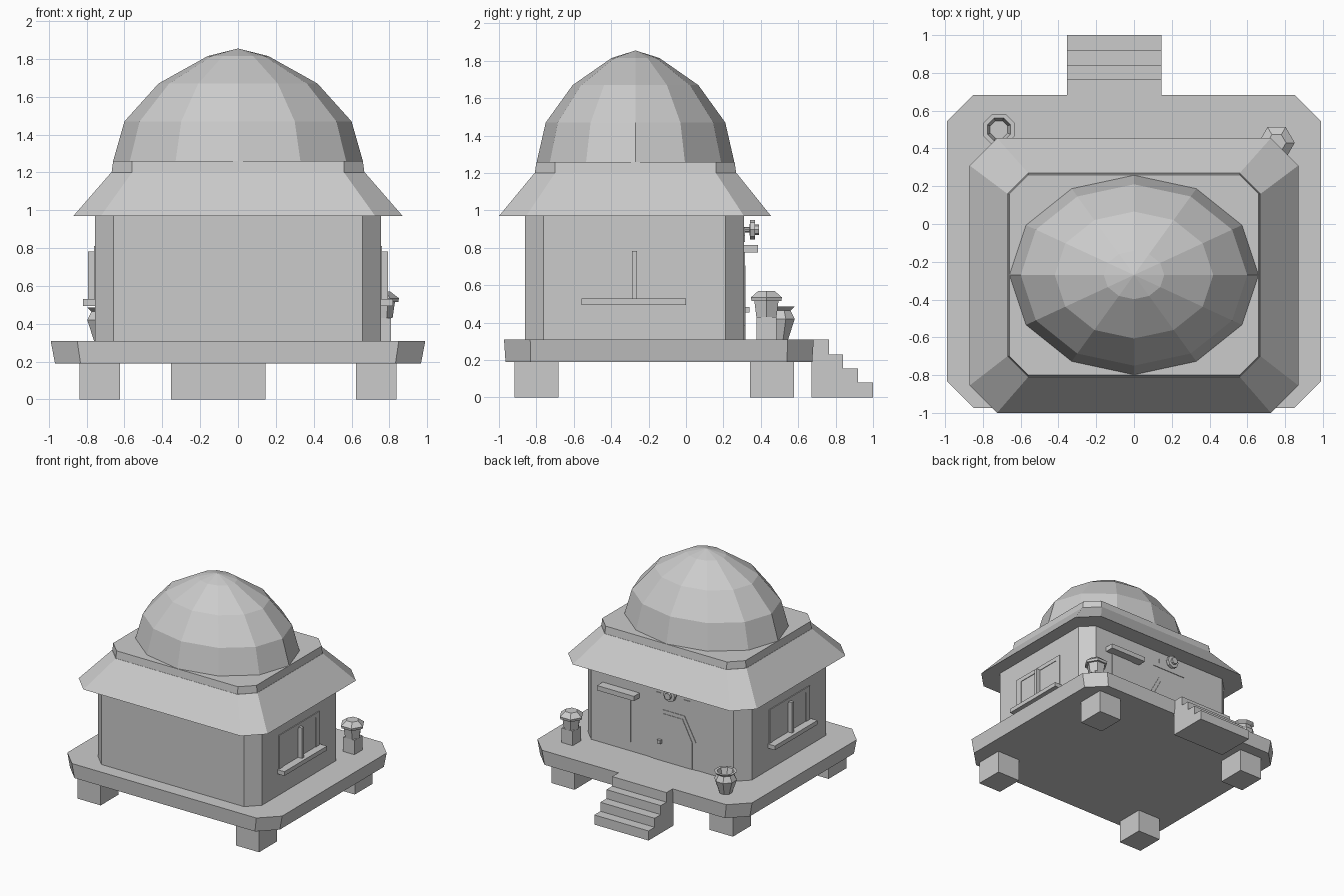
import bpy
from math import cos, sin, pi

cube = bpy.data.objects.get("Cube")
if cube:
    bpy.data.objects.remove(cube)

grey = bpy.data.materials.new("plain_grey")
grey.use_nodes = True
COLOUR = (0.6, 0.6, 0.6, 1)
grey.diffuse_color = COLOUR
for node in grey.node_tree.nodes:
    if node.type == "BSDF_PRINCIPLED":
        node.inputs["Base Color"].default_value = COLOUR


def loft(name, rings, close=False):
    """Flat-shaded skin through rings of equal point count, capped at both ends."""
    n = len(rings[0])
    verts = [p for ring in rings for p in ring]
    faces = []
    for k in range(len(rings) - 1):
        for i in range(n):
            j = (i + 1) % n
            faces.append((k * n + i, k * n + j, k * n + n + j, k * n + n + i))
    faces.append(tuple(reversed(range(n))))
    faces.append(tuple(range(len(verts) - n, len(verts))))
    mesh = bpy.data.meshes.new(name)
    mesh.from_pydata(verts, [], faces)
    mesh.validate()
    mesh.materials.append(grey)
    obj = bpy.data.objects.new(name, mesh)
    bpy.context.collection.objects.link(obj)
    return obj


def box(name, x0, x1, y0, y1, z0, z1):
    return loft(name, [[(x0, y0, z), (x1, y0, z), (x1, y1, z), (x0, y1, z)] for z in (z0, z1)])


def chamfered(hx, y0, y1, c, z):
    """Rectangle ring with cut corners."""
    return [(-hx + c, y0, z), (hx - c, y0, z), (hx, y0 + c, z), (hx, y1 - c, z),
            (hx - c, y1, z), (-hx + c, y1, z), (-hx, y1 - c, z), (-hx, y0 + c, z)]


def turned(name, cx, cy, sides, profile, turn=0, sx=1, sy=1):
    """Low-poly turned shape from (radius, height) pairs."""
    angles = [turn + 2 * pi * i / sides for i in range(sides)]
    return loft(name, [[(cx + sx * r * cos(a), cy + sy * r * sin(a), z) for a in angles]
                       for r, z in profile])


def back_plate(name, outline, y0, y1):
    """Plate on the back wall from an (x, z) outline."""
    return loft(name, [[(x, y, z) for x, z in outline] for y in (y1, y0)])


# Platform, feet and steps
loft("platform", [chamfered(0.967, -0.965, 0.675, 0.135, 0.19),
                  chamfered(0.99, -0.973, 0.683, 0.14, 0.31)])
for side, x in (("right", -0.73), ("left", 0.73)):
    for end, y in (("front", -0.8), ("back", 0.46)):
        box(f"{end}_{side}_foot", x - 0.107, x + 0.107, y - 0.118, y + 0.118, 0, 0.19)
steps = [(0.67, 0), (1, 0), (1, 0.08), (0.92, 0.08), (0.92, 0.155), (0.84, 0.155),
         (0.84, 0.23), (0.765, 0.23), (0.765, 0.31), (0.67, 0.31)]
loft("steps", [[(x, y, z) for y, z in steps] for x in (-0.355, 0.145)])

# House body, eaves, roof rim and dome
loft("walls", [chamfered(0.755, -0.86, 0.31, 0.098, z) for z in (0.31, 0.97)])
loft("eaves", [chamfered(0.87, -1.0, 0.455, 0.145, 0.97),
               chamfered(0.67, -0.81, 0.27, 0.11, 1.2)])
loft("roof_rim", [chamfered(0.668, -0.808, 0.268, 0.108, 1.2),
                  chamfered(0.66, -0.80, 0.26, 0.1, 1.26)])
turned("dome", 0, -0.27, 12,
       [(0.66, 1.26), (0.6, 1.47), (0.42, 1.67), (0.16, 1.815), (0.001, 1.855)], sy=0.8)

# Side windows: frame, panes, bar and sill
for side, s in (("left", 1), ("right", -1)):
    def wall_box(name, d0, d1, y0, y1, z0, z1):
        a, b = sorted((s * d0, s * d1))
        box(f"{side}_window_{name}", a, b, y0, y1, z0, z1)
    wall_box("frame_top", 0.75, 0.762, -0.545, -0.015, 0.775, 0.81)
    wall_box("frame_front", 0.75, 0.762, -0.545, -0.49, 0.53, 0.775)
    wall_box("frame_back", 0.75, 0.762, -0.06, -0.015, 0.53, 0.775)
    wall_box("pane", 0.75, 0.757, -0.49, -0.06, 0.53, 0.775)
    wall_box("bar", 0.755, 0.793, -0.29, -0.263, 0.53, 0.783)
    wall_box("sill", 0.75, 0.82, -0.56, 0.0, 0.495, 0.53)


# Arched door with raised frame and knob
def arch(half, low, top, z0=0.31):
    pts = [(half, z0), (half, low), (half * 0.5, top)]
    return [(-0.1 + x, z) for x, z in pts] + [(-0.1 - x, z) for x, z in reversed(pts)]


back_plate("door_frame", arch(0.21, 0.54, 0.735), 0.305, 0.314)
back_plate("door", arch(0.18, 0.53, 0.705), 0.31, 0.318)
box("door_knob", 0.0, 0.03, 0.31, 0.34, 0.455, 0.485)

# Back shutter under its small awning
box("shutter", 0.29, 0.49, 0.305, 0.316, 0.385, 0.78)
box("awning", 0.21, 0.55, 0.305, 0.385, 0.775, 0.815)

# Lamp over the door, turned about the y axis
back_plate("lamp_mount", [(0.06, 0.83), (0.06, 0.87), (0.0, 0.87), (0.0, 0.91),
                          (-0.2, 0.91), (-0.2, 0.87), (-0.26, 0.87), (-0.26, 0.83)], 0.305, 0.315)
lamp = [(0.014, 0.31), (0.014, 0.34), (0.053, 0.342), (0.053, 0.368), (0.028, 0.37), (0.028, 0.39)]
loft("door_lamp", [[(-0.1 - r * cos(i * pi / 4), y, 0.897 + r * sin(i * pi / 4))
                    for i in range(8)] for r, y in lamp])

# Lantern on its post
box("lantern_post", 0.705, 0.808, 0.378, 0.485, 0.31, 0.43)
turned("lantern_body", 0.755, 0.43, 6, [(0.062, 0.43), (0.078, 0.54)])
turned("lantern_cap", 0.755, 0.43, 6, [(0.092, 0.515), (0.096, 0.535), (0.05, 0.57)])

# Open pot
turned("pot", -0.715, 0.5, 8,
       [(0.05, 0.31), (0.088, 0.42), (0.064, 0.465), (0.09, 0.487), (0.066, 0.487), (0.05, 0.43)],
       turn=pi / 8)
